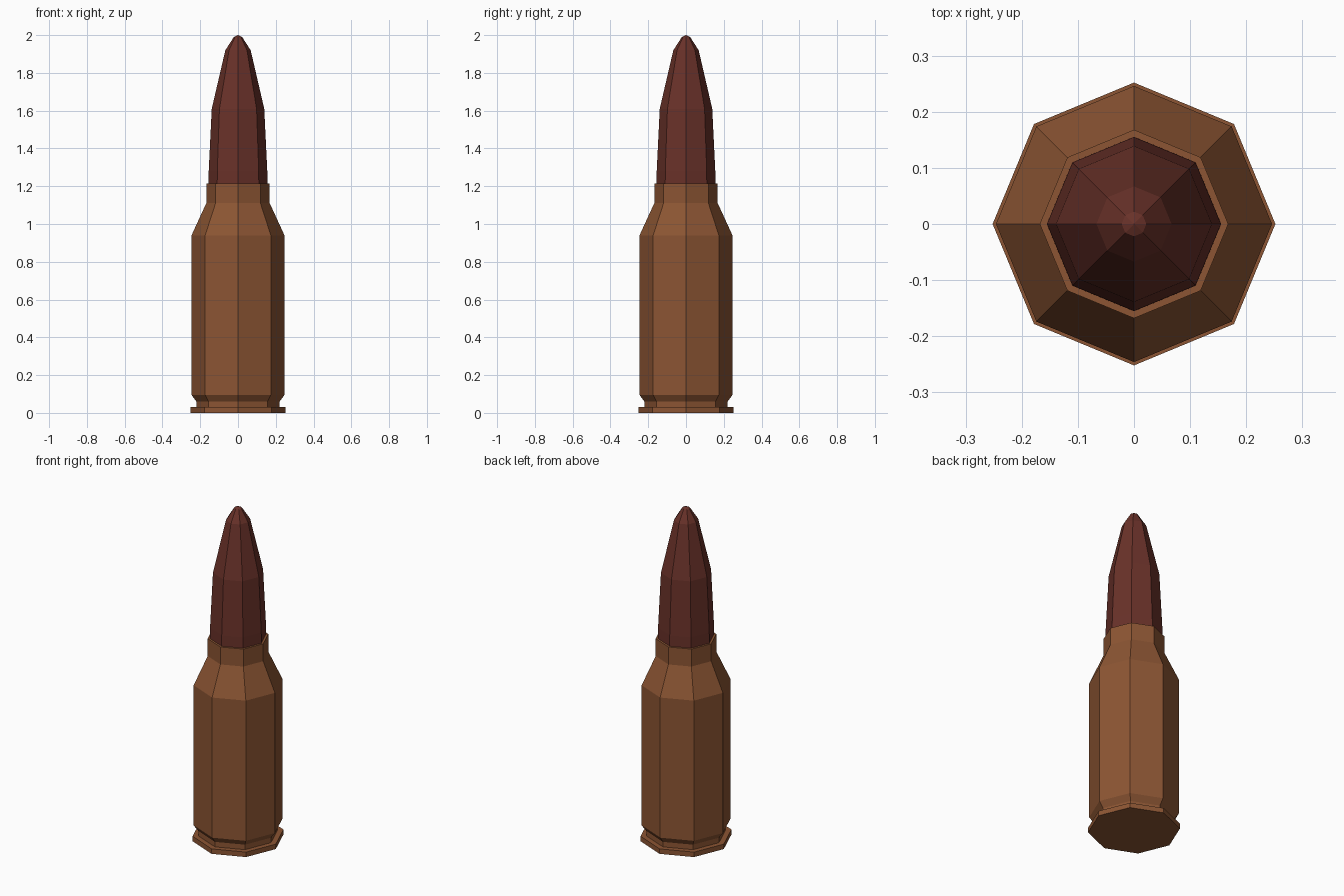
import bpy, bmesh, math

if "Cube" in bpy.data.objects:
    bpy.data.objects.remove(bpy.data.objects["Cube"])

SIDES = 8


def material(name, rgb):
    m = bpy.data.materials.new(name)
    m.diffuse_color = (*rgb, 1)
    m.use_nodes = True
    m.node_tree.nodes["Principled BSDF"].inputs["Base Color"].default_value = m.diffuse_color
    return m


def lathe(name, profile, mat):
    """Spin a (radius, height) profile into a closed eight-sided solid."""
    bm = bmesh.new()
    rings = []
    for r, z in profile:
        if r == 0:
            rings.append([bm.verts.new((0, 0, z))] * SIDES)
        else:
            rings.append([bm.verts.new((r * math.cos(2 * math.pi * i / SIDES),
                                        r * math.sin(2 * math.pi * i / SIDES), z))
                          for i in range(SIDES)])
    for a, b in zip(rings, rings[1:]):
        for i in range(SIDES):
            j = (i + 1) % SIDES
            quad = list(dict.fromkeys((a[i], a[j], b[j], b[i])))
            bm.faces.new(quad)
    # close open ends
    bm.faces.new(rings[0][::-1])
    if profile[-1][0] > 0:
        bm.faces.new(rings[-1])
    bmesh.ops.recalc_face_normals(bm, faces=bm.faces)
    mesh = bpy.data.meshes.new(name)
    bm.to_mesh(mesh)
    bm.free()
    mesh.materials.append(mat)
    obj = bpy.data.objects.new(name, mesh)
    bpy.context.collection.objects.link(obj)
    return obj


brass = material("brown brass", (0.262, 0.091, 0.033))
copper = material("dark red copper", (0.141, 0.031, 0.022))

# Casing: rim, extractor groove, body, shoulder and neck
lathe("casing", [(0.252, 0), (0.252, 0.03), (0.22, 0.03), (0.22, 0.06),
                 (0.246, 0.095), (0.246, 0.94), (0.168, 1.11), (0.168, 1.215)], brass)

# Projectile seated in the neck, tapering to a blunt tip
lathe("projectile", [(0.156, 1.15), (0.155, 1.28), (0.139, 1.61), (0.067, 1.92),
                     (0.022, 1.99), (0, 2.0)], copper)
